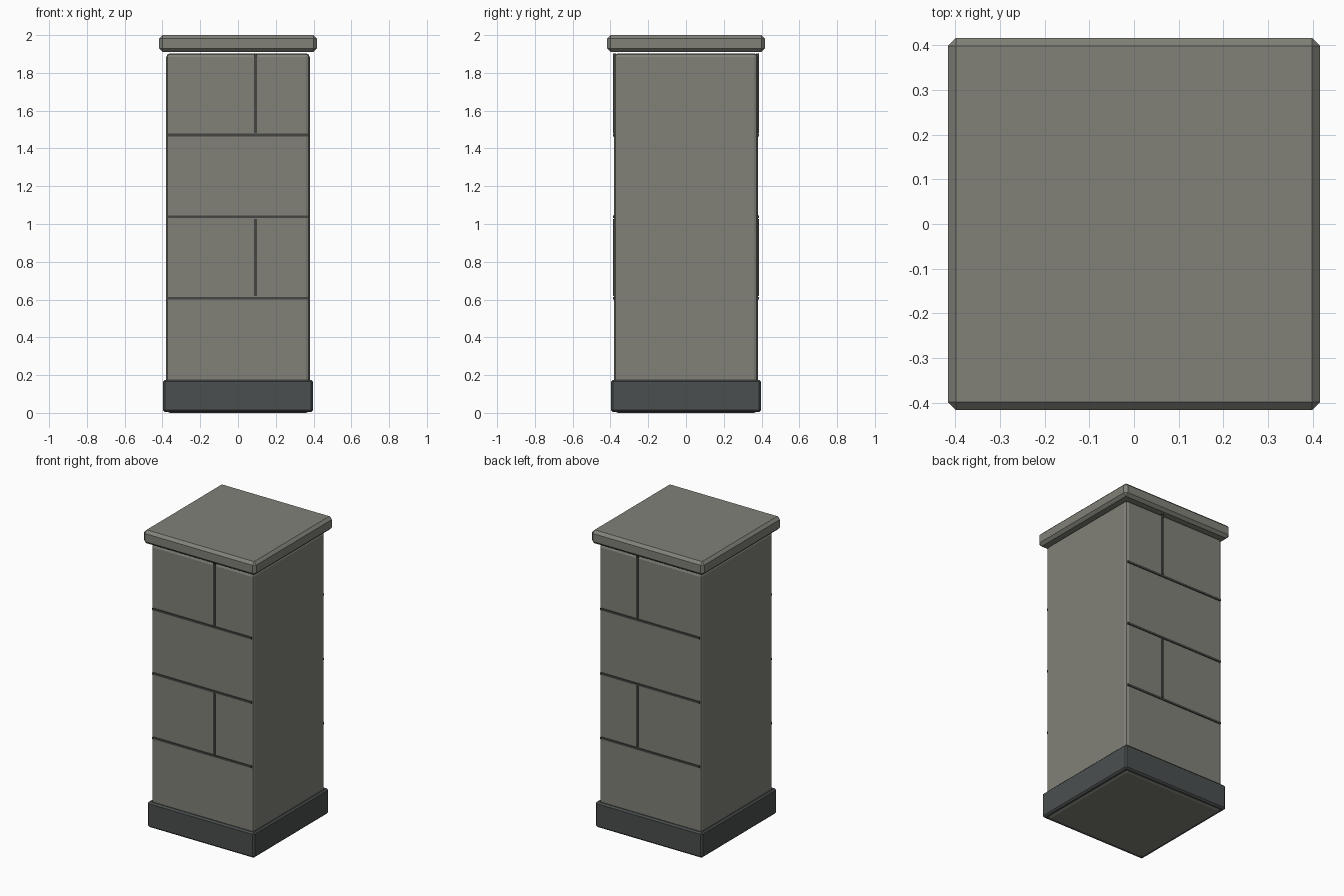
import bpy

if "Cube" in bpy.data.objects:
    bpy.data.objects.remove(bpy.data.objects["Cube"])


def material(name, color):
    m = bpy.data.materials.new(name)
    m.diffuse_color = (*color, 1)
    m.use_nodes = True
    m.node_tree.nodes["Principled BSDF"].inputs["Base Color"].default_value = m.diffuse_color
    return m


stone = material("stone", (0.22, 0.22, 0.19))
plinth = material("dark_stone", (0.07, 0.078, 0.078))
mortar = material("mortar", (0.06, 0.06, 0.055))


def box(name, lo, hi, mat, bevel=0, segments=1):
    """Box between two corners, with an optional edge bevel."""
    bpy.ops.mesh.primitive_cube_add(size=1, location=[(a + b) / 2 for a, b in zip(lo, hi)])
    ob = bpy.context.object
    ob.name = name
    ob.scale = [b - a for a, b in zip(lo, hi)]
    bpy.ops.object.transform_apply(location=False, rotation=False, scale=True)
    ob.data.materials.append(mat)
    if bevel:
        mod = ob.modifiers.new("edge_bevel", 'BEVEL')
        mod.width = bevel
        mod.segments = segments
    return ob


def slab(name, half, z0, z1, mat, bevel, segments=1):
    return box(name, (-half, -half, z0), (half, half, z1), mat, bevel, segments)


# Main pillar, plinth and cap
BOTTOM, TOP, HALF = 0.175, 1.903, 0.38
slab("pillar_body", HALF, 0, TOP, stone, 0.02, 2)
slab("base_plinth", 0.397, 0.005, BOTTOM, plinth, 0.01)
slab("cap_stone", 0.417, 1.91, 2.0, stone, 0.018)

# Mortar joints on front and back, four equal courses
course = (TOP - BOTTOM) / 4
for side, sign in (("front", -1), ("back", 1)):
    y0, y1 = sorted((sign * 0.37, sign * 0.386))
    for i in (1, 2, 3):
        z = BOTTOM + i * course
        box(f"{side}_bed_joint_{i}", (-0.367, y0, z - 0.007), (0.367, y1, z + 0.007), mortar)
    for i in (1, 3):
        z = BOTTOM + i * course
        box(f"{side}_upright_joint_{i}", (0.086, y0, z + 0.012),
            (0.1, y1, z + course - 0.012 * (i == 1)), mortar)
